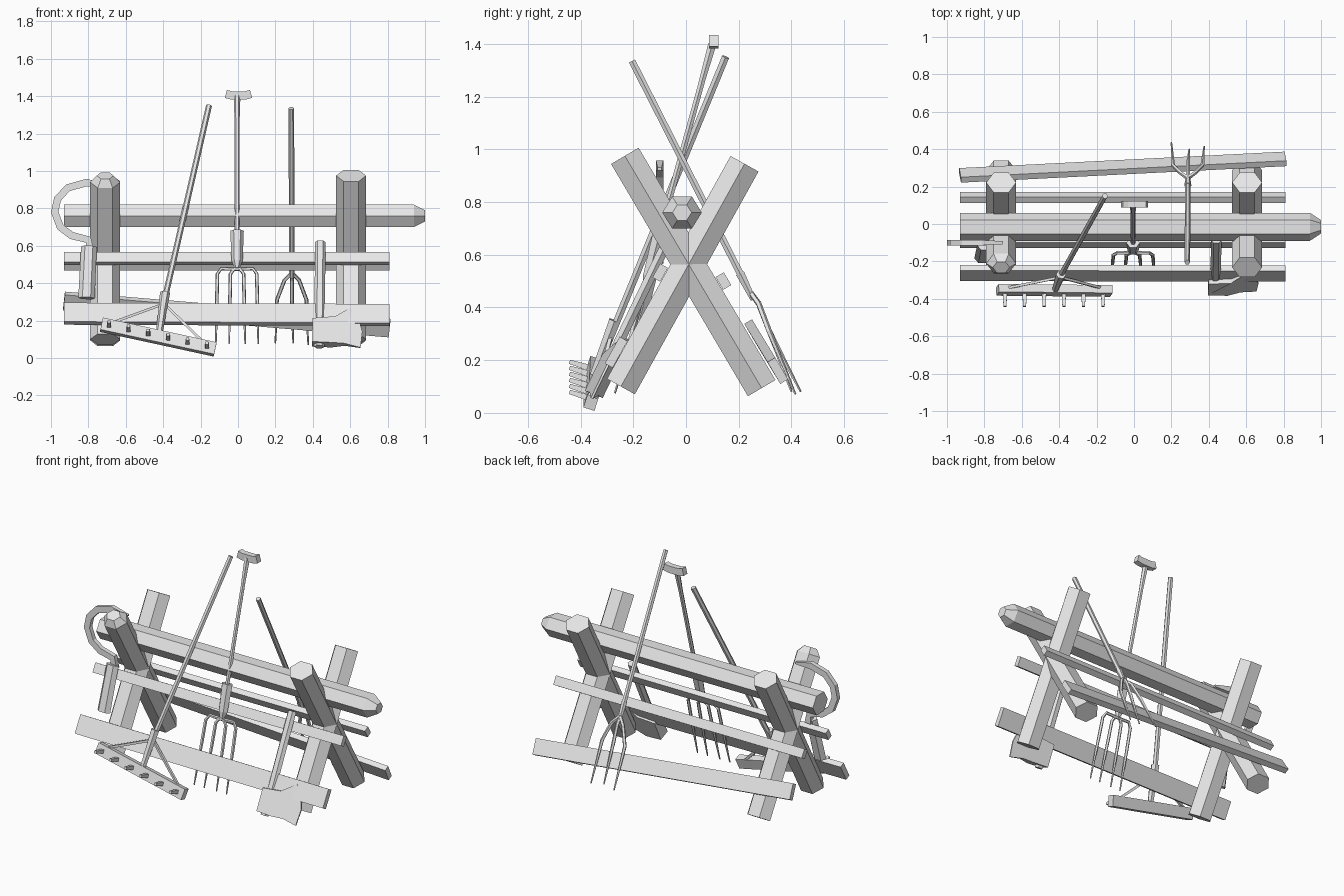
import bpy, bmesh, math
from mathutils import Vector

if "Cube" in bpy.data.objects:
    bpy.data.objects.remove(bpy.data.objects["Cube"], do_unlink=True)

grey = bpy.data.materials.new("plain_grey")
grey.use_nodes = True
grey.diffuse_color = (0.8, 0.8, 0.8, 1)
grey.node_tree.nodes["Principled BSDF"].inputs["Base Color"].default_value = (0.8, 0.8, 0.8, 1)

X, Y = Vector((1, 0, 0)), Vector((0, 1, 0))


def finish(name, bm):
    bmesh.ops.recalc_face_normals(bm, faces=bm.faces)
    mesh = bpy.data.meshes.new(name)
    bm.to_mesh(mesh)
    bm.free()
    mesh.materials.append(grey)
    obj = bpy.data.objects.new(name, mesh)
    bpy.context.collection.objects.link(obj)
    return obj


def loft(name, points, sizes, sides=6, ref=X):
    """Sweep a polygon along points; sizes are (half along ref, half across)."""
    pts = [Vector(p) for p in points]
    if not isinstance(sizes, list):
        sizes = [sizes] * len(pts)
    bm = bmesh.new()
    rings = []
    start = math.pi / 4 if sides == 4 else 0
    grow = math.sqrt(2) if sides == 4 else 1
    for i, p in enumerate(pts):
        t = (pts[min(i + 1, len(pts) - 1)] - pts[max(i - 1, 0)]).normalized()
        u = (ref - t * ref.dot(t)).normalized()
        v = t.cross(u)
        w, h = sizes[i]
        ring = []
        for k in range(sides):
            a = start + math.tau * k / sides
            ring.append(bm.verts.new(p + grow * (u * w * math.cos(a) + v * h * math.sin(a))))
        rings.append(ring)
    for r, s in zip(rings, rings[1:]):
        for k in range(sides):
            n = (k + 1) % sides
            bm.faces.new((r[k], r[n], s[n], s[k]))
    bm.faces.new(rings[0])
    bm.faces.new(rings[-1])
    return finish(name, bm)


# Ridge beam with a tapered right end
loft("ridge_beam", [(-0.93, -0.015, 0.76), (0.94, -0.015, 0.76), (1, -0.015, 0.76)],
     [(0.075, 0.07), (0.075, 0.07), (0.036, 0.034)], ref=Y)

# Crossed posts
POST = (0.08, 0.07)
for side, x in (("right", -0.71), ("left", 0.605)):
    loft(side + "_post_rising_back", [(x, -0.247, 0.1), (x, 0.222, 0.945)], POST)
    low, top = Vector((x, 0.287, 0.094)), Vector((x, -0.232, 0.975))
    if side == "left":
        loft("left_post_rising_front", [low, top], POST)
    else:
        loft("right_post_rising_front", [low, low.lerp(top, 0.96), top],
             [POST, POST, (0.045, 0.04)])

# Planks resting on the outer sides of the posts
front_lean = Vector((0, 0.486, 0.874))
back_lean = Vector((0, -0.507, 0.862))
for name, left, right, half, lean in (
        ("front_lower_plank", (-0.262, 0.237), (-0.265, 0.23), (0.058, 0.017), front_lean),
        ("front_upper_plank", (-0.098, 0.532), (-0.098, 0.532), (0.03, 0.017), front_lean),
        ("back_upper_plank", (0.142, 0.5), (0.142, 0.5), (0.028, 0.018), back_lean),
        ("back_lower_plank", (0.26, 0.305), (0.348, 0.16), (0.048, 0.017), back_lean)):
    loft(name, [(-0.93, *left), (0.81, *right)], half, 4, lean)

# Rake
loft("rake_handle", [(-0.155, 0.15, 1.35), (-0.40, -0.29, 0.28)], (0.016, 0.016))
loft("rake_socket", [(-0.39, -0.27, 0.35), (-0.42, -0.35, 0.14)],
     [(0.027, 0.025), (0.018, 0.018)])
loft("rake_bar", [(-0.73, -0.352, 0.178), (-0.122, -0.358, 0.046)], (0.034, 0.022), 4,
     Vector((0, 0.3, 0.95)))
for i in range(6):
    x = -0.69 + 0.105 * i
    z = 0.169 - 0.0229 * i
    loft(f"rake_tooth_{i + 1}", [(x, -0.36, z), (x, -0.442, z + 0.025)],
         [(0.012, 0.012), (0.008, 0.008)], 4)
for name, end in (("rake_right_brace", (-0.67, -0.34, 0.19)), ("rake_left_brace", (-0.18, -0.34, 0.08))):
    loft(name, [(-0.395, -0.285, 0.29), end], (0.007, 0.007), 4, Y)

# Digging fork leaning on the front
loft("fork_handle", [(-0.005, 0.1, 1.4), (-0.005, -0.11, 0.64)], (0.013, 0.013))
loft("fork_neck", [(-0.005, 0.1, 1.4), (-0.005, 0.058, 1.25)], [(0.018, 0.018), (0.013, 0.013)])
loft("fork_grip", [(-0.065, 0.105, 1.412), (-0.035, 0.105, 1.404), (0.04, 0.105, 1.404), (0.07, 0.105, 1.412)],
     (0.018, 0.022), 4, Y)
loft("fork_socket", [(-0.005, -0.1, 0.68), (-0.005, -0.142, 0.52), (-0.005, -0.152, 0.48)],
     [(0.036, 0.03), (0.03, 0.024), (0.014, 0.014)])
for i, x in enumerate((-0.11, -0.04, 0.03, 0.1)):
    sign = -1 if x < 0 else 1
    loft(f"fork_tine_{i + 1}",
         [(-0.005, -0.153, 0.475), (x - 0.02 * sign, -0.155, 0.478), (x, -0.165, 0.45),
          (x + 0.003 * sign, -0.2, 0.32), (x + 0.008 * sign, -0.27, 0.075)],
         [(0.01, 0.01)] * 4 + [(0.004, 0.004)], 5, Y)

# Pitchfork leaning on the back
loft("pitchfork_handle", [(0.285, -0.205, 1.335), (0.288, 0.225, 0.49)], (0.015, 0.015))
loft("pitchfork_socket", [(0.288, 0.205, 0.53), (0.288, 0.255, 0.43)], [(0.019, 0.019), (0.012, 0.012)])
for name, bend, tip in (("right", 0.208, (0.2, 0.435, 0.08)), ("middle", 0.288, (0.295, 0.40, 0.08)),
                        ("left", 0.366, (0.375, 0.415, 0.07))):
    loft(f"pitchfork_{name}_tine",
         [(0.288, 0.245, 0.455), ((bend + 0.288) / 2, 0.275, 0.415), (bend, 0.315, 0.31), tip],
         [(0.011, 0.011)] * 3 + [(0.004, 0.004)], 5, Y)

# Axe: handle and a wedge-shaped head
loft("axe_handle", [(0.44, -0.085, 0.62), (0.435, -0.355, 0.06)], (0.028, 0.022))
outline = [(0.398, 0.2), (0.52, 0.21), (0.60, 0.265), (0.645, 0.21), (0.665, 0.14),
           (0.655, 0.055), (0.57, 0.072), (0.5, 0.07), (0.396, 0.075)]
bm = bmesh.new()
faces = []
for sign in (-1, 1):
    loop = []
    for x, z in outline:
        half = 0.034 if x < 0.53 else max(0.004, 0.034 - (x - 0.5) * 0.25)
        loop.append(bm.verts.new((x, -0.326 + (z - 0.12) * 0.48 + sign * half, z - sign * half * 0.4)))
    faces.append(loop)
    bm.faces.new(loop)
for i in range(len(outline)):
    j = (i + 1) % len(outline)
    bm.faces.new((faces[0][i], faces[0][j], faces[1][j], faces[1][i]))
finish("axe_head", bm)

# Sickle hung over the right front post
arc = [(-0.70, 0.925), (-0.81, 0.938), (-0.91, 0.91), (-0.965, 0.85), (-0.98, 0.78),
       (-0.95, 0.70), (-0.89, 0.655), (-0.80, 0.632), (-0.79, 0.57)]
loft("sickle_blade", [(x, -0.1, z) for x, z in arc],
     [(0.008, 0.006)] + [(0.014, 0.02)] * 8, 4, Y)
loft("sickle_handle", [(-0.797, -0.115, 0.595), (-0.81, -0.185, 0.32)], [(0.042, 0.028), (0.044, 0.028)])
